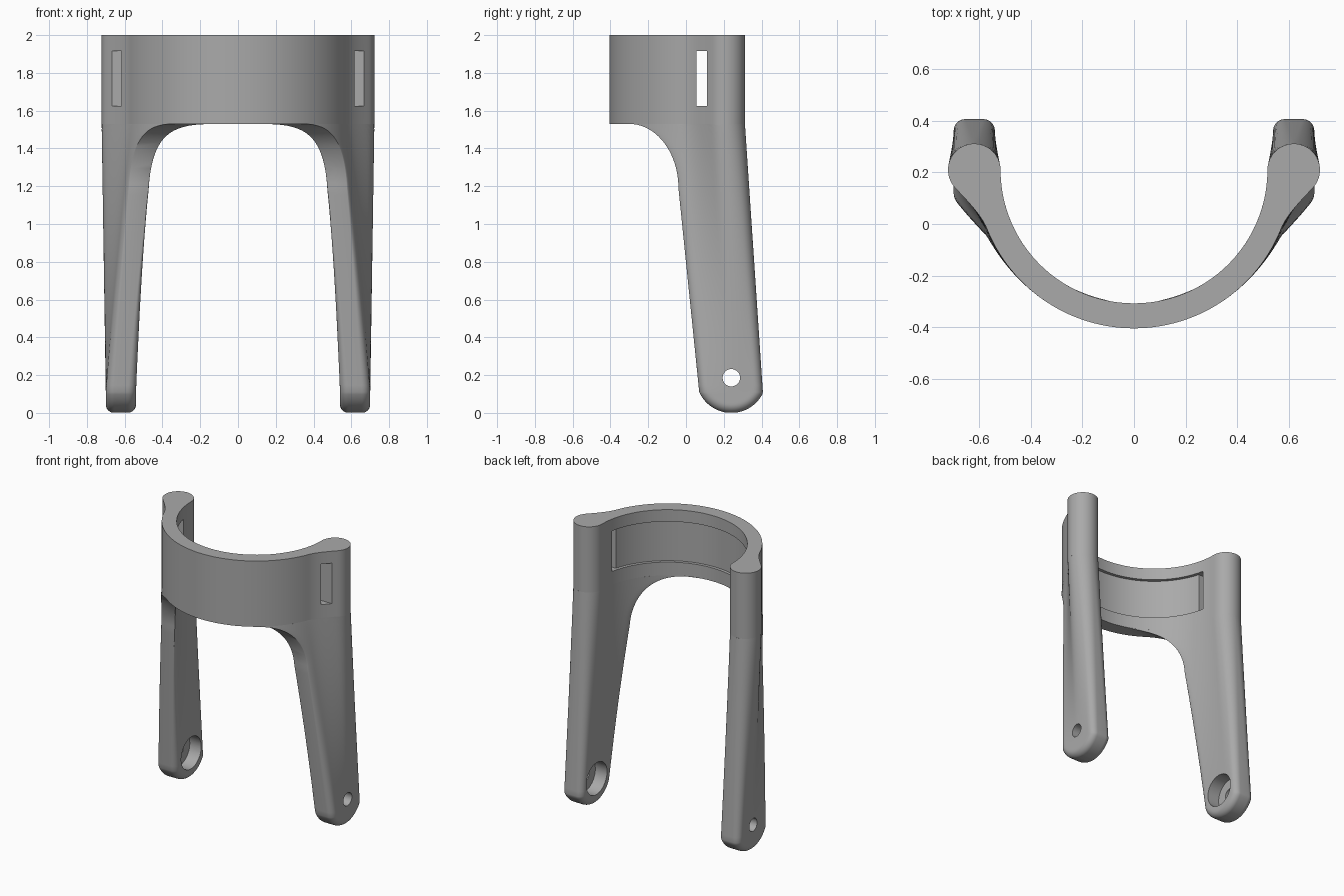
import bpy, bmesh
from math import sqrt, sin, cos, pi, hypot, asin

cube = bpy.data.objects.get("Cube")
if cube:
    bpy.data.objects.remove(cube)

grey = bpy.data.materials.new("plain grey")
grey.use_nodes = True
grey.diffuse_color = (0.4, 0.4, 0.4, 1)
grey.node_tree.nodes["Principled BSDF"].inputs["Base Color"].default_value = (0.4, 0.4, 0.4, 1)

# Shared plan dimensions
CY, R_IN, R_OUT = 0.21, 0.518, 0.615      # ring
BX, BR = 0.62, 0.102                      # round end bead
BAND_Z, TOP = 1.53, 2.0
FOOT_Y, FOOT_Z, FOOT_R, FOOT_TOP = 0.24, 0.186, 0.186, 0.11


def circle_x(r, d):
    return sqrt(max(r * r - d * d, 0))


def inner_x(y):
    return circle_x(R_IN, y - CY) if y < CY else BX - circle_x(BR, y - CY)


def outer_x(y):
    """Ring arc, then a smooth neck, then the bead."""
    y0, y1 = -0.02, 0.14
    if y <= y0:
        return circle_x(R_OUT, y - CY)
    if y >= y1:
        return BX + circle_x(BR, y - CY)
    a, b = outer_x(y0), outer_x(y1)
    h = y1 - y0
    ma, mb = 0.40 * h, 0.95 * h
    u = (y - y0) / h
    return ((2*u**3 - 3*u**2 + 1) * a + (u**3 - 2*u**2 + u) * ma
            + (3*u**2 - 2*u**3) * b + (u**3 - u**2) * mb)


def make_object(name, bm):
    bmesh.ops.recalc_face_normals(bm, faces=bm.faces)
    mesh = bpy.data.meshes.new(name)
    bm.to_mesh(mesh)
    bm.free()
    obj = bpy.data.objects.new(name, mesh)
    bpy.context.collection.objects.link(obj)
    mesh.materials.append(grey)
    return obj


def prism(name, outline, z0, z1):
    bm = bmesh.new()
    face = bm.faces.new([bm.verts.new((x, y, z0)) for x, y in outline])
    made = bmesh.ops.extrude_face_region(bm, geom=[face])["geom"]
    for v in made:
        if isinstance(v, bmesh.types.BMVert):
            v.co.z = z1
    return make_object(name, bm)


def activate(obj):
    bpy.ops.object.select_all(action='DESELECT')
    obj.select_set(True)
    bpy.context.view_layer.objects.active = obj


def cut(obj, cutter):
    cutter.hide_render = True
    mod = obj.modifiers.new("cut", 'BOOLEAN')
    mod.operation, mod.solver, mod.object = 'DIFFERENCE', 'EXACT', cutter
    activate(obj)
    bpy.ops.object.modifier_apply(modifier=mod.name)
    bpy.data.objects.remove(cutter)


def finish(obj):
    activate(obj)
    bpy.ops.object.shade_smooth_by_angle(angle=0.6)


# Band: half outline from front centre round the bead and back along the inside
n = 28
half = []
a_end = asin((CY + 0.02) / R_OUT)
for i in range(n + 1):                                  # outer arc
    a = pi / 2 + (a_end - pi / 2) * i / n
    half.append((R_OUT * cos(a), CY - R_OUT * sin(a)))
half += [(outer_x(y), y) for y in [-0.02 + 0.16 * i / 12 for i in range(1, 12)]]
a0 = asin((0.14 - CY) / BR)
for i in range(n):                                      # bead
    a = a0 + (pi - a0) * i / n
    half.append((BX + BR * cos(a), CY + BR * sin(a)))
for i in range(n + 1):                                  # inner arc
    a = pi / 2 * i / n
    half.append((R_IN * cos(a), CY - R_IN * sin(a)))
half[0], half[-1] = (0, CY - R_OUT), (0, CY - R_IN)
mirrored = [(-x, y) for x, y in reversed(half[1:-1])]
band = prism("band", half + mirrored, BAND_Z, TOP)

# Strap recess inside the band, opening into a slot through each side
r, y0, y1 = 0.54, 0.055, 0.11
a0 = asin((CY - y0) / r)
arc = [a0 + (pi - 2 * a0) * i / 64 for i in range(65)]
outline = [(r * cos(a), CY - r * sin(a)) for a in arc]
outline += [(-0.9, y0), (-0.9, y1), (0.9, y1), (0.9, y0)]
cut(band, prism("strap_cutter", outline, 1.625, 1.915))
finish(band)


# Legs: front and back edges in side view, at a given height
def lean(z):
    return 0.095 * min(max((BAND_Z - z) / (BAND_Z - FOOT_TOP), 0), 1)


def edges(z):
    if z < FOOT_TOP:
        w = circle_x(FOOT_R, FOOT_Z - z)
        return FOOT_Y - w, FOOT_Y + w
    back = CY + BR + lean(z)
    if z > 1.19:                                        # arch under the band
        s = min((z - 1.19) / (BAND_Z - 1.19), 1)
        return -0.30 + 0.26 * sqrt(1 - s * s), back
    return 0.07 - 0.11 * (z - FOOT_TOP) / (1.19 - FOOT_TOP), back


def leg_point(y, z, outside):
    t = min(max((BAND_Z - z) / (BAND_Z - FOOT_TOP), 0), 1)
    front, back = edges(z)
    d = min(y - front, back - y)
    if z < FOOT_Z:
        d = min(d, FOOT_R - hypot(y - FOOT_Y, z - FOOT_Z))
    rad = 0.045
    inset = rad - circle_x(rad, rad - min(max(d, 0), rad))
    yt = min(y - lean(z), CY + BR)
    if outside:
        return (1 - t) * outer_x(yt) + t * (0.70 - inset)
    return (1 - t) * inner_x(yt) + t * (0.54 + inset)


heights = [BAND_Z if i == 0 else 1.19 + 0.34 * cos(pi / 2 * i / 20) for i in range(21)]
heights += [1.19 + (FOOT_TOP - 1.19) * i / 30 for i in range(1, 31)]
heights += [0.001 + (FOOT_TOP - 0.001) * (1 - sin(pi / 2 * i / 14)) for i in range(1, 15)]


def leg(name, side):
    bm = bmesh.new()
    rows, m = [], 36
    for z in heights:
        front, back = edges(z)
        ys = [front + (back - front) * (1 - cos(pi * i / m)) / 2 for i in range(m + 1)]
        loop = [(leg_point(y, z, True), y) for y in ys]
        loop += [(leg_point(y, z, False), y) for y in reversed(ys)]
        rows.append([bm.verts.new((side * x, y, z)) for x, y in loop])
    for a, b in zip(rows, rows[1:]):
        for i in range(len(a)):
            j = (i + 1) % len(a)
            bm.faces.new((a[i], a[j], b[j], b[i]))
    bm.faces.new(rows[0])
    bm.faces.new(rows[-1])
    bmesh.ops.remove_doubles(bm, verts=bm.verts, dist=0.0002)
    obj = make_object(name, bm)
    # Pivot hole with a wide counterbore on the inside
    for radius, x, depth in ((0.046, 0.62, 0.4), (0.115, 0.54, 0.18)):
        bpy.ops.mesh.primitive_cylinder_add(
            vertices=48, radius=radius, depth=depth,
            location=(side * x, FOOT_Y, FOOT_Z), rotation=(0, pi / 2, 0))
        cut(obj, bpy.context.object)
    finish(obj)


leg("left_leg", 1)
leg("right_leg", -1)
